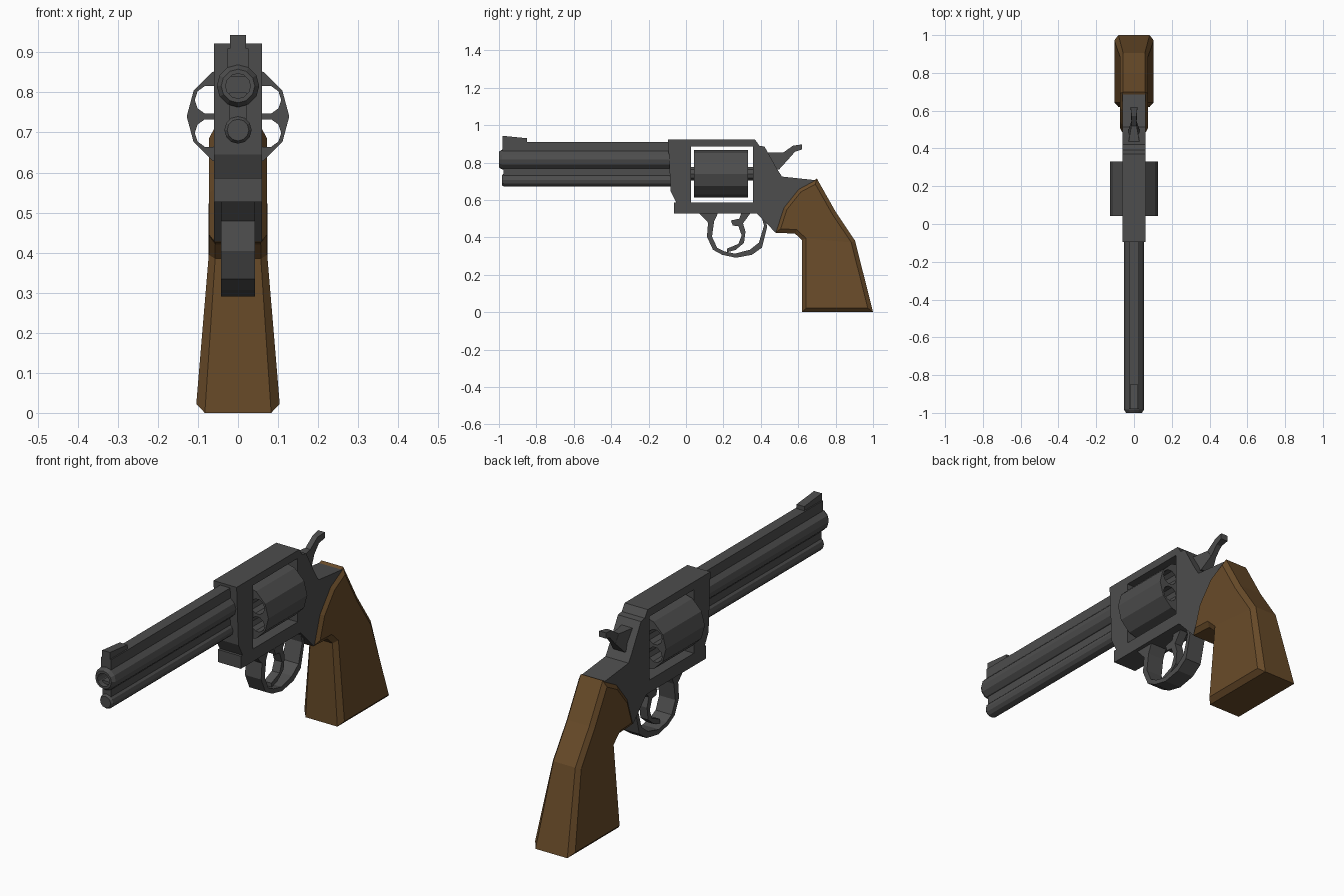
import bpy, bmesh, math
from mathutils import Vector

if "Cube" in bpy.data.objects:
    bpy.data.objects.remove(bpy.data.objects["Cube"])


def material(name, color):
    m = bpy.data.materials.new(name)
    m.diffuse_color = color
    m.use_nodes = True
    m.node_tree.nodes["Principled BSDF"].inputs["Base Color"].default_value = m.diffuse_color
    return m


STEEL = material("dark_steel", (0.075, 0.075, 0.075, 1))
WOOD = material("brown_wood", (0.14, 0.07, 0.022, 1))


def finish(name, bm, mat=STEEL):
    bmesh.ops.recalc_face_normals(bm, faces=bm.faces)
    mesh = bpy.data.meshes.new(name)
    bm.to_mesh(mesh)
    bm.free()
    mesh.materials.append(mat)
    ob = bpy.data.objects.new(name, mesh)
    bpy.context.collection.objects.link(ob)
    return ob


def prism(name, pts, half):
    """Extrude a (y, z) outline sideways; half is one half-width or one per point."""
    widths = half if isinstance(half, list) else [half] * len(pts)
    bm = bmesh.new()
    sides = [[bm.verts.new((s * w, y, z)) for (y, z), w in zip(pts, widths)] for s in (-1, 1)]
    for side in sides:
        bm.faces.new(side)
    bridge(bm, *sides)
    return finish(name, bm)


def bridge(bm, a, b):
    n = len(a)
    for i in range(n):
        j = (i + 1) % n
        bm.faces.new((a[i], a[j], b[j], b[i]))


def add_lathe(bm, rings, x, z, sides):
    """Rings of (y, radius) around an axis along y, capped at both ends."""
    loops = []
    for y, r in rings:
        loops.append([bm.verts.new((x + r * math.cos(math.tau * i / sides), y,
                                    z + r * math.sin(math.tau * i / sides))) for i in range(sides)])
    for a, b in zip(loops, loops[1:]):
        bridge(bm, a, b)
    bm.faces.new(loops[0])
    bm.faces.new(loops[-1])


def lathe(name, rings, z, sides=12):
    bm = bmesh.new()
    add_lathe(bm, rings, 0, z, sides)
    return finish(name, bm)


def box_yz(y0, y1, z0, z1):
    return [(y0, z0), (y1, z0), (y1, z1), (y0, z1)]


def inset(pts, d):
    """Offset a counter-clockwise outline inwards."""
    out = []
    for i, p in enumerate(pts):
        p, a, b = Vector(p), Vector(pts[i - 1]), Vector(pts[(i + 1) % len(pts)])
        e, f = (p - a).normalized(), (b - p).normalized()
        n1, n2 = Vector((-e.y, e.x)), Vector((-f.y, f.x))
        out.append(p + (n1 + n2) * d / (1 + n1.dot(n2)))
    return out


# Barrel with recessed bore, web, lower tube, rib and sight
lathe("barrel", [(-0.88, 0.031), (-1.0, 0.031), (-1.0, 0.042), (-0.983, 0.053), (-0.06, 0.053)], 0.816)
lathe("lower_tube", [(-0.985, 0.027), (-0.975, 0.034), (-0.06, 0.034)], 0.706)
prism("barrel_web", box_yz(-0.975, -0.06, 0.71, 0.80), 0.021)
prism("top_rib", box_yz(-0.98, -0.06, 0.84, 0.91), 0.026)
prism("front_sight", [(-0.98, 0.90), (-0.85, 0.90), (-0.85, 0.93), (-0.98, 0.943)], 0.02)

# Frame: arch around the window, closed below by a bar
prism("frame", [(-0.096, 0.922), (-0.082, 0.645), (-0.05, 0.583), (0.027, 0.583),
                (0.027, 0.885), (0.358, 0.885), (0.358, 0.527), (0.38, 0.527),
                (0.476, 0.428), (0.50, 0.43), (0.55, 0.56), (0.62, 0.65), (0.70, 0.705),
                (0.513, 0.725), (0.487, 0.765), (0.42, 0.885), (0.392, 0.89), (0.37, 0.922)], 0.06)
prism("frame_lower_bar", box_yz(-0.064, 0.36, 0.527, 0.586), 0.06)

# Drum with six through chambers, turning on a pin
drum = lathe("drum", [(0.043, 0.128), (0.332, 0.128)], 0.74)
bm = bmesh.new()
for k in range(6):
    t = math.radians(30 + 60 * k)
    add_lathe(bm, [(0.0, 0.036), (0.4, 0.036)], 0.083 * math.cos(t), 0.74 + 0.083 * math.sin(t), 10)
cutter = finish("chamber_cutter", bm)
cutter.hide_render = True
mod = drum.modifiers.new("chambers", "BOOLEAN")
mod.operation, mod.solver, mod.object = "DIFFERENCE", "EXACT", cutter
bpy.context.view_layer.objects.active = drum
bpy.ops.object.modifier_apply(modifier=mod.name)
bpy.data.objects.remove(cutter)
lathe("drum_pin", [(0.02, 0.038), (0.365, 0.038)], 0.74, 10)

# Trigger guard: outer outline then inner outline back
guard_outer = [(0.07, 0.53), (0.118, 0.479), (0.112, 0.404), (0.144, 0.334), (0.193, 0.307),
               (0.267, 0.291), (0.353, 0.307), (0.406, 0.345), (0.433, 0.452), (0.43, 0.485)]
guard_inner = [(0.405, 0.505), (0.417, 0.463), (0.39, 0.372), (0.342, 0.334), (0.262, 0.313),
               (0.205, 0.325), (0.166, 0.345), (0.139, 0.404), (0.15, 0.484), (0.171, 0.53)]
prism("trigger_guard", guard_outer + guard_inner, 0.042)

prism("trigger", [(0.295, 0.53), (0.285, 0.50), (0.24, 0.49), (0.25, 0.463), (0.28, 0.46),
                  (0.298, 0.41), (0.28, 0.365), (0.22, 0.34), (0.22, 0.32), (0.265, 0.333),
                  (0.31, 0.37), (0.318, 0.43), (0.305, 0.475), (0.345, 0.53)], 0.02)

# Hammer: wide wedge at the frame, thin spur, wider tip
prism("hammer_body", [(0.43, 0.853), (0.519, 0.853), (0.545, 0.815), (0.497, 0.762), (0.44, 0.76)],
      [0.03, 0.014, 0.014, 0.03, 0.03])
prism("hammer_spur", [(0.50, 0.853), (0.519, 0.853), (0.572, 0.89), (0.62, 0.897),
                      (0.62, 0.87), (0.583, 0.858), (0.545, 0.815), (0.52, 0.80)],
      [0.013, 0.013, 0.013, 0.018, 0.018, 0.013, 0.013, 0.013])

# Grip: chamfered outline, flaring towards the foot
outline = [(0.70, 0.714), (0.60, 0.66), (0.52, 0.56), (0.476, 0.425), (0.583, 0.42),
           (0.62, 0.385), (0.62, 0.0), (1.0, 0.0), (0.904, 0.382), (0.80, 0.537)]


def grip_width(z):
    return 0.073 + max(0, 0.38 - z) * 0.087


bm = bmesh.new()
rims = []
for s in (-1, 1):
    rim = [bm.verts.new((s * 0.78 * grip_width(z), y, z)) for y, z in outline]
    face = [bm.verts.new((s * grip_width(z), y, z)) for y, z in inset(outline, 0.022)]
    bridge(bm, rim, face)
    bm.faces.new(face[5:9])
    bm.faces.new(face[8:] + face[:6])
    rims.append(rim)
bridge(bm, *rims)
finish("grip", bm, WOOD)
